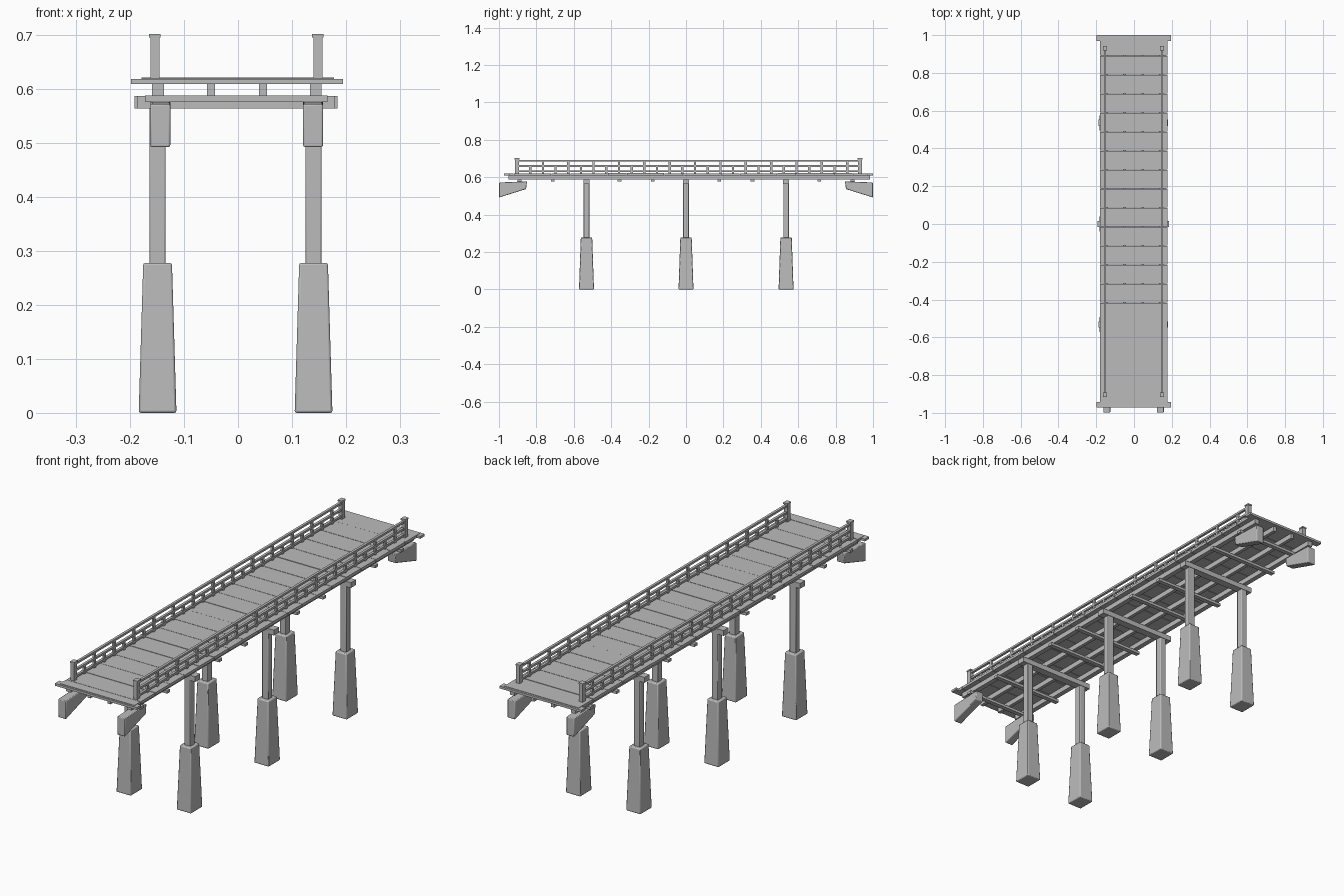
import bpy
import bmesh
import random
from mathutils import Vector

random.seed(4)
cube = bpy.data.objects.get("Cube")
if cube:
    bpy.data.objects.remove(cube, do_unlink=True)

grey = bpy.data.materials.new("weathered_grey")
grey.use_nodes = True
grey.diffuse_color = (0.5, 0.5, 0.5, 1)
grey.node_tree.nodes["Principled BSDF"].inputs["Base Color"].default_value = (0.5, 0.5, 0.5, 1)


def add_box(bm, x, y, z, taper=1.0):
    """Box from three (low, high) ranges; taper scales the top."""
    lo, hi = Vector((x[0], y[0], z[0])), Vector((x[1], y[1], z[1]))
    mid, size = (lo + hi) / 2, hi - lo
    for v in bmesh.ops.create_cube(bm, size=1)["verts"]:
        k = taper if v.co.z > 0 else 1.0
        v.co = mid + Vector((v.co.x * size.x * k, v.co.y * size.y * k, v.co.z * size.z))


def around(c, half):
    return (c - half, c + half)


def finish(name, bm, bevel=0.0):
    bmesh.ops.recalc_face_normals(bm, faces=bm.faces)
    mesh = bpy.data.meshes.new(name)
    bm.to_mesh(mesh)
    bm.free()
    mesh.materials.append(grey)
    ob = bpy.data.objects.new(name, mesh)
    bpy.context.collection.objects.link(ob)
    if bevel:
        mod = ob.modifiers.new("soft_edges", "BEVEL")
        mod.width = bevel
        mod.segments = 2
        bpy.ops.object.select_all(action="DESELECT")
        bpy.context.view_layer.objects.active = ob
        ob.select_set(True)
        bpy.ops.object.shade_smooth_by_angle()
    return ob


def boxes(name, items, bevel=0.0):
    bm = bmesh.new()
    for item in items:
        add_box(bm, *item)
    return finish(name, bm, bevel)


SIDES = {"right": -0.149, "left": 0.14}
PIERS = {"front": -0.532, "middle": 0.0, "back": 0.535}

# Piers: tapered footing, slim post and a cap beam across each pair
for place, y in PIERS.items():
    for side, x in SIDES.items():
        boxes(f"{place}_{side}_footing",
              [(around(x, 0.035), around(y, 0.04), (0, 0.278), 0.76)], 0.004)
        boxes(f"{place}_{side}_post",
              [(around(x, 0.015), around(y, 0.015), (0.27, 0.57))], 0.003)
    reach = 0.188 if place == "middle" else 0.183
    boxes(f"{place}_cap_beam",
          [(around(-0.004, reach), around(y, 0.017), (0.564, 0.587))])

# Light cross beams between the piers
boxes("cross_beams", [((-0.172, 0.166), around(k * 0.178, 0.01), (0.576, 0.588))
                      for k in (-5, -4, -2, -1, 1, 2, 4, 5)])

# Stringers along the bridge
boxes("stringers", [((c - w, c + w), (-0.95, 0.985), (0.587, 0.61))
                    for c, w in ((-0.148, 0.011), (-0.05, 0.0075),
                                 (0.046, 0.0075), (0.144, 0.011))])

# Wedge brackets at both ends, deeper at the outer end
for end, s in (("front", -1), ("back", 1)):
    for side, x in (("right", -0.144), ("left", 0.139)):
        bm = bmesh.new()
        profile = [(0.85, 0.578), (s * s * 0.999, 0.572), (0.999, 0.492), (0.855, 0.537)]
        face = bm.faces.new([bm.verts.new((x - 0.0185, s * y, z)) for y, z in profile])
        out = bmesh.ops.extrude_face_region(bm, geom=[face])["geom"]
        bmesh.ops.translate(bm, vec=(0.037, 0, 0),
                            verts=[g for g in out if isinstance(g, bmesh.types.BMVert)])
        finish(f"{end}_{side}_bracket", bm, 0.003)

# Deck planks with slightly uneven heights and wider end boards
edges = [-0.965] + [0.992 - 0.1007 * k for k in range(19, -1, -1)]
planks = []
for a, b in zip(edges, edges[1:]):
    lift = random.uniform(0, 0.0015)
    planks.append(((-0.179, 0.178), (a + 0.001, b - 0.001), (0.609, 0.6205 + lift)))
boxes("deck_planks", planks)
boxes("end_boards", [((-0.198, 0.195), span, (0.609, 0.619))
                     for span in ((-0.972, -0.942), (0.97, 1.0))])

# Railings: end posts with caps, three rails, tall and short balusters
for side, x in (("right", -0.154), ("left", 0.148)):
    posts = []
    for y in (-0.904, 0.93):
        posts.append((around(x, 0.0085), around(y, 0.0105), (0.615, 0.698)))
        posts.append((around(x, 0.0105), around(y, 0.0125), (0.696, 0.702)))
    boxes(f"{side}_rail_posts", posts)
    boxes(f"{side}_rails", [(around(x, 0.0055), (-0.9, 0.926), around(z, 0.0045))
                            for z in (0.632, 0.66, 0.689)])
    uprights = []
    for k in range(27):
        y = -0.833 + 0.0678 * k
        top = 0.687 if k % 2 else 0.658
        uprights.append((around(x, 0.0045), around(y, 0.006), (0.618, top)))
    boxes(f"{side}_balusters", uprights)
